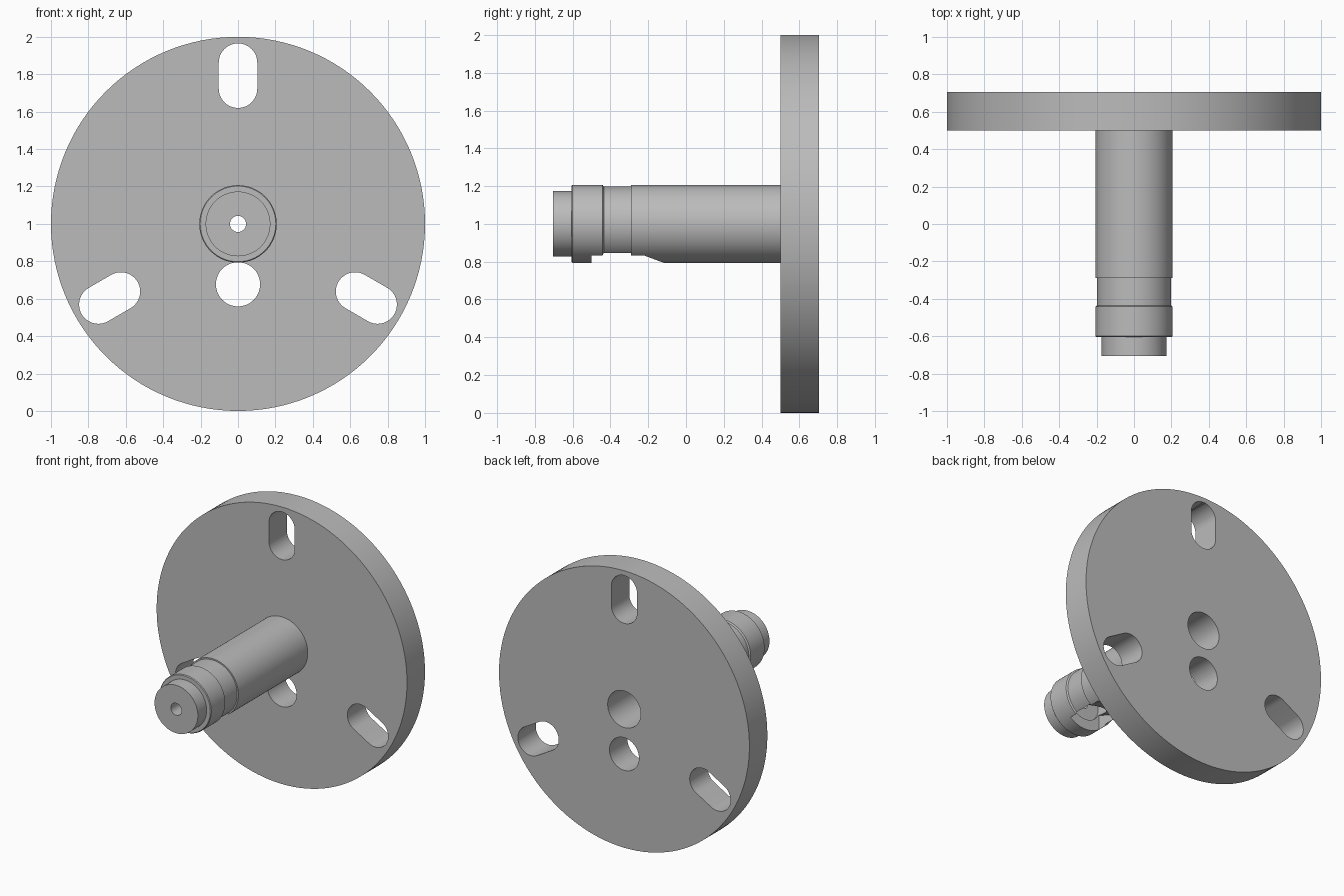
import bpy, bmesh, math
from mathutils import Matrix, Vector

cube = bpy.data.objects.get("Cube")
if cube:
    bpy.data.objects.remove(cube, do_unlink=True)

steel = bpy.data.materials.new("plain grey steel")
steel.use_nodes = True
grey = (0.5, 0.5, 0.5, 1)
steel.diffuse_color = grey
steel.node_tree.nodes["Principled BSDF"].inputs["Base Color"].default_value = grey

AXIS = Vector((0, 0, 1))      # the spindle axis runs along y at this height
FRONT, BACK = 0.5, 0.705      # flange faces
BORE = 0.132
SEGMENTS = 128


def add_object(name, bm):
    bmesh.ops.recalc_face_normals(bm, faces=bm.faces[:])
    mesh = bpy.data.meshes.new(name)
    bm.to_mesh(mesh)
    bm.free()
    mesh.materials.append(steel)
    obj = bpy.data.objects.new(name, mesh)
    bpy.context.collection.objects.link(obj)
    return obj


def lathe(name, profile):
    """Spin a closed (radius, y) outline around the spindle axis."""
    bm = bmesh.new()
    rings = []
    for i in range(SEGMENTS):
        a = 2 * math.pi * i / SEGMENTS
        rings.append([bm.verts.new((r * math.sin(a), y, 1 + r * math.cos(a)))
                      for r, y in profile])
    n = len(profile)
    for i in range(SEGMENTS):
        p, q = rings[i], rings[(i + 1) % SEGMENTS]
        for j in range(n):
            k = (j + 1) % n
            bm.faces.new((p[j], p[k], q[k], q[j]))
    return add_object(name, bm)


def prism(name, outline, offset):
    """Extrude a closed outline by the offset vector."""
    bm = bmesh.new()
    face = bm.faces.new([bm.verts.new(p) for p in outline])
    ext = bmesh.ops.extrude_face_region(bm, geom=[face], use_keep_orig=True)
    moved = [v for v in ext["geom"] if isinstance(v, bmesh.types.BMVert)]
    bmesh.ops.translate(bm, verts=moved, vec=offset)
    return add_object(name, bm)


def capsule(low, high, radius, angle, steps=32):
    """Radial slot outline in front of the flange, turned about the axis."""
    turn = Matrix.Rotation(angle, 3, 'Y')
    points = []
    for centre, start in ((high, 0), (low, math.pi)):
        for i in range(steps + 1):
            a = start + math.pi * i / steps
            p = Vector((radius * math.cos(a), FRONT - 0.1,
                        centre + radius * math.sin(a)))
            points.append(turn @ p + AXIS)
    return points


# Flange, stepped spindle and bore in one turned body
body = lathe("flanged_spindle", [
    (0.043, -0.705), (0.173, -0.705), (0.173, -0.605),   # front tip
    (0.202, -0.605), (0.207, -0.6),                      # collar
    (0.207, -0.442), (0.197, -0.435), (0.197, -0.29),    # shallow groove
    (0.207, -0.29), (0.207, FRONT),                      # long shank
    (1.0, FRONT), (1.0, BACK),                           # flange
    (BORE, BACK), (BORE, -0.52), (0.043, -0.52),         # stepped bore
])

# Three radial mounting slots
through = Vector((0, 0.5, 0))
cutters = [prism("mounting_slot_cutter",
                 capsule(0.723, 0.862, 0.103, math.radians(turn)), through)
           for turn in (0, 120, 240)]

# Round hole in the flange just below the spindle
hole = [(0.118 * math.cos(2 * math.pi * i / 64), FRONT - 0.1,
         0.677 + 0.118 * math.sin(2 * math.pi * i / 64)) for i in range(64)]
cutters.append(prism("round_hole_cutter", hole, through))

# Ramped notch under the spindle
notch = [(-0.122, y, z) for y, z in
         ((-0.5, 0.7), (-0.12, 0.7), (-0.12, 0.795), (-0.5, 0.937))]
cutters.append(prism("notch_cutter", notch, Vector((0.244, 0, 0))))

# Cut everything, then bake the result
for cutter in cutters:
    cutter.hide_render = True
    mod = body.modifiers.new(cutter.name, 'BOOLEAN')
    mod.operation = 'DIFFERENCE'
    mod.solver = 'EXACT'
    mod.object = cutter
bpy.context.view_layer.update()
graph = bpy.context.evaluated_depsgraph_get()
baked = bpy.data.meshes.new_from_object(body.evaluated_get(graph))
body.modifiers.clear()
body.data = baked
for cutter in cutters:
    bpy.data.objects.remove(cutter, do_unlink=True)

# Smooth curved walls, crisp edges
for obj in bpy.context.selected_objects:
    obj.select_set(False)
bpy.context.view_layer.objects.active = body
body.select_set(True)
bpy.ops.object.shade_smooth_by_angle(angle=math.radians(25))
